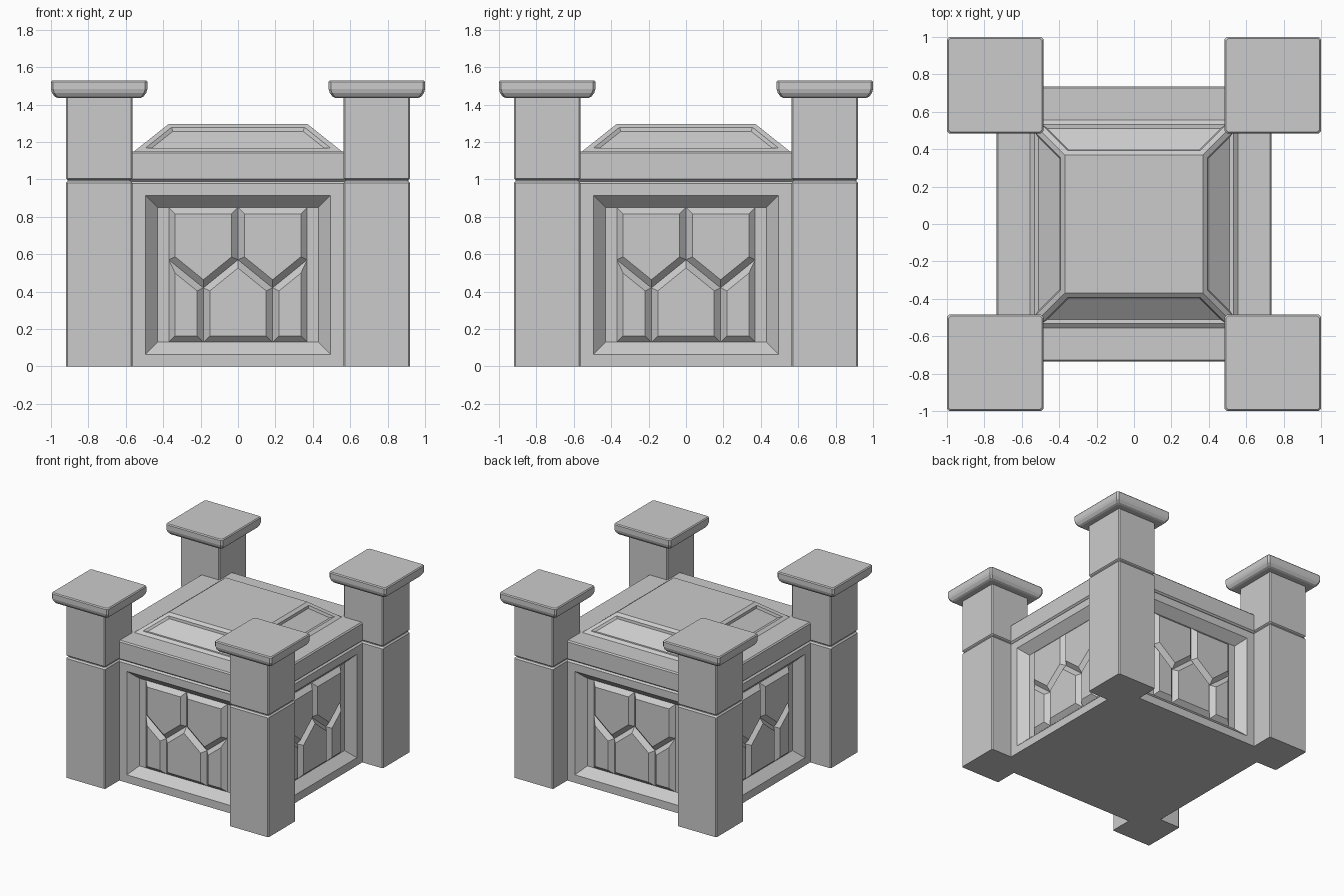
import bpy, bmesh
from math import pi
from mathutils import Matrix

if "Cube" in bpy.data.objects:
    bpy.data.objects.remove(bpy.data.objects["Cube"])


def finish(bm, name):
    bmesh.ops.recalc_face_normals(bm, faces=bm.faces[:])
    me = bpy.data.meshes.new(name)
    bm.to_mesh(me)
    bm.free()
    ob = bpy.data.objects.new(name, me)
    bpy.context.collection.objects.link(ob)
    return ob


def loft(bm, rings, cap_ends=(True, True)):
    loops = [[bm.verts.new(p) for p in r] for r in rings]
    n = len(loops[0])
    for a, b in zip(loops, loops[1:]):
        for i in range(n):
            j = (i + 1) % n
            bm.faces.new((a[i], a[j], b[j], b[i]))
    if cap_ends[0]:
        bm.faces.new(loops[0][::-1])
    if cap_ends[1]:
        bm.faces.new(loops[-1])


def square(h, z, c=0.0, cx=0.0, cy=0.0):
    """Square ring, with corners cut by c when c is above zero."""
    if c:
        k = h - c
        pts = [(k, -h), (h, -k), (h, k), (k, h), (-k, h), (-h, k), (-h, -k), (-k, -h)]
    else:
        pts = [(h, -h), (h, h), (-h, h), (-h, -h)]
    return [(cx + x, cy + y, z) for x, y in pts]


# Corner pillars with a groove, and their overhanging caps
SHAFT = [(0.178, 0), (0.178, 0.98), (0.168, 0.992), (0.168, 0.998),
         (0.178, 1.006), (0.178, 1.45)]
CAP = [(0.222, 1.436), (0.238, 1.443), (0.252, 1.463), (0.2575, 1.482),
       (0.2575, 1.522), (0.2505, 1.53)]
for sx, xn in ((-1, "left"), (1, "right")):
    for sy, yn in ((-1, "front"), (1, "back")):
        for part, prof, c in (("pillar", SHAFT, 0.008), ("pillar_cap", CAP, 0.012)):
            bm = bmesh.new()
            loft(bm, [square(h, z, c, 0.7425 * sx, 0.7425 * sy) for h, z in prof])
            finish(bm, f"{part}_{yn}_{xn}")

# Central block; its sides form the floors of the recessed panels
FLOOR = 0.667
bm = bmesh.new()
loft(bm, [square(FLOOR, 0), square(FLOOR, 0.995)])
finish(bm, "body_core")

# Lid with sloped top and sunken slope panels
bm = bmesh.new()
loft(bm, [square(h, z) for h, z in [(0.722, 0.99), (0.735, 1.002), (0.735, 1.14),
                                    (0.726, 1.15), (0.555, 1.15), (0.37, 1.297)]])
bmesh.ops.recalc_face_normals(bm, faces=bm.faces[:])
slopes = [f for f in bm.faces
          if f.calc_center_median().z > 1.16 and f.normal.z < 0.95]
bmesh.ops.inset_individual(bm, faces=slopes, thickness=0.03, use_even_offset=True)
bmesh.ops.inset_individual(bm, faces=slopes, thickness=0.015, depth=-0.015,
                           use_even_offset=True)
finish(bm, "lid")

# Panel frame rings: (y, half width, bottom, top)
FRAME = [(-0.66, 0.62, 0, 0.99), (-0.722, 0.62, 0, 0.99), (-0.735, 0.62, 0, 0.978),
         (-0.735, 0.495, 0.065, 0.915), (-FLOOR, 0.43, 0.13, 0.85)]
# Raised tile outlines in x, z
UPPER = [(-0.185, 0.42), (0, 0.57), (0, 0.85), (-0.37, 0.85), (-0.37, 0.57)]
LOWER = [(-0.37, 0.13), (-0.185, 0.13), (-0.185, 0.42), (-0.37, 0.57)]
MIDDLE = [(-0.185, 0.13), (0.185, 0.13), (0.185, 0.42), (0, 0.57), (-0.185, 0.42)]
flip = lambda pts: [(-x, z) for x, z in reversed(pts)]
TILES = [UPPER, flip(UPPER), LOWER, flip(LOWER), MIDDLE]

for i, side in enumerate(("front", "right", "back", "left")):
    turn = Matrix.Rotation(i * pi / 2, 4, 'Z')
    bm = bmesh.new()
    loft(bm, [[(-h, y, a), (h, y, a), (h, y, b), (-h, y, b)] for y, h, a, b in FRAME],
         (False, False))
    bm.transform(turn)
    finish(bm, f"panel_frame_{side}")

    bm = bmesh.new()
    faces = [bm.faces.new([bm.verts.new((x, -FLOOR, z)) for x, z in t]) for t in TILES]
    bm.normal_update()
    bmesh.ops.inset_individual(bm, faces=faces, thickness=0.034, depth=0.034,
                               use_even_offset=True)
    bm.transform(turn)
    me = finish(bm, f"panel_tiles_{side}")
